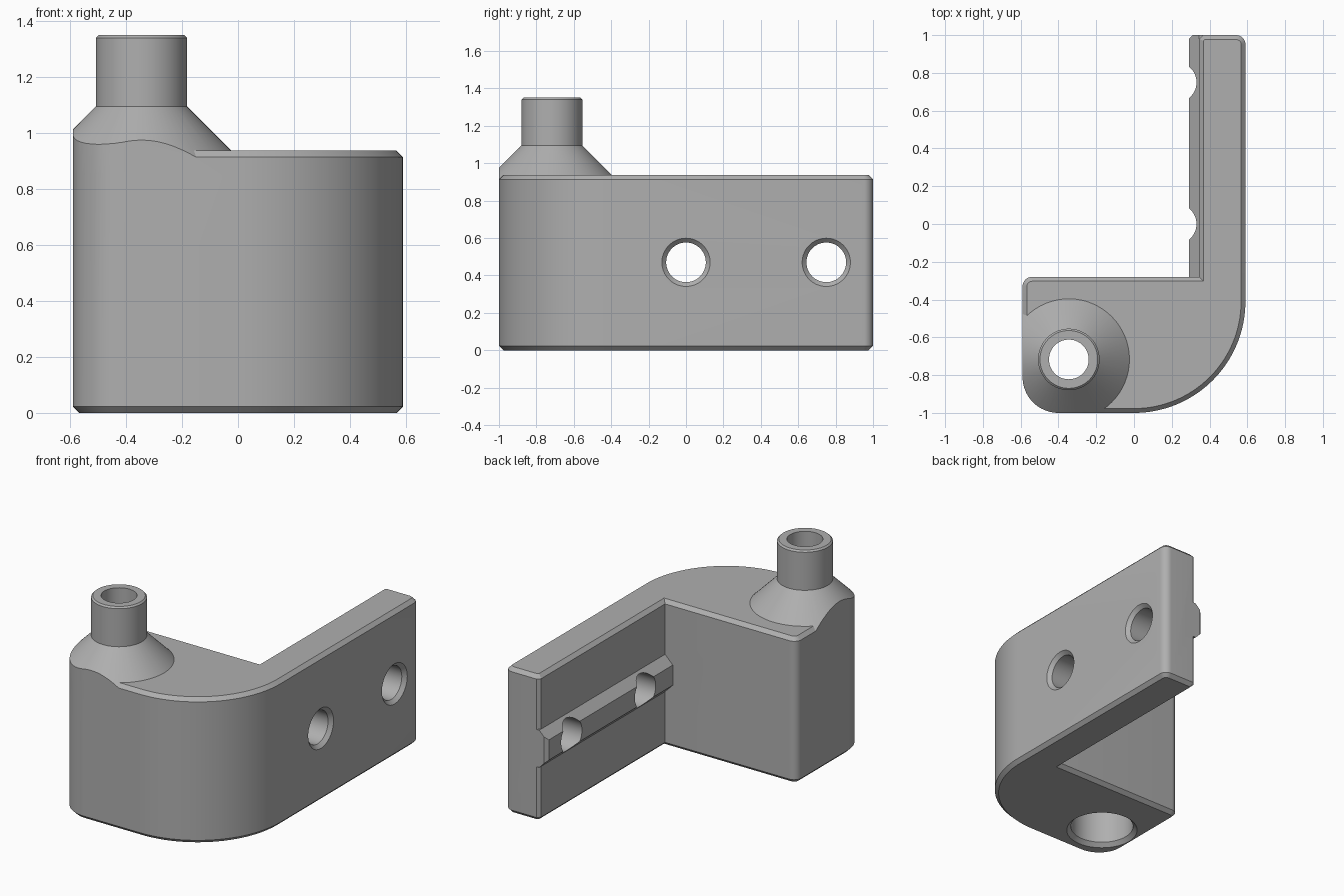
import bpy, bmesh
from math import sin, cos, pi, radians
from mathutils import Vector

if "Cube" in bpy.data.objects:
    bpy.data.objects.remove(bpy.data.objects["Cube"], do_unlink=True)

grey = bpy.data.materials.new("plain grey")
grey.use_nodes = True
grey.diffuse_color = (0.43, 0.43, 0.43, 1)
grey.node_tree.nodes["Principled BSDF"].inputs["Base Color"].default_value = grey.diffuse_color

WALL, BACK, TOP, BEVEL = 0.345, -0.28, 0.937, 0.023
BOSS = Vector((-0.345, -0.717, 0))
HOLE_Z = 0.47


def loft(name, rings):
    """Closed solid through rings of equal point count."""
    bm = bmesh.new()
    loops = [[bm.verts.new(p) for p in ring] for ring in rings]
    n = len(loops[0])
    for a, b in zip(loops, loops[1:]):
        for i in range(n):
            j = (i + 1) % n
            bm.faces.new((a[i], a[j], b[j], b[i]))
    bm.faces.new(loops[0][::-1])
    bm.faces.new(loops[-1])
    bmesh.ops.recalc_face_normals(bm, faces=bm.faces)
    mesh = bpy.data.meshes.new(name)
    bm.to_mesh(mesh)
    bm.free()
    mesh.materials.append(grey)
    obj = bpy.data.objects.new(name, mesh)
    bpy.context.collection.objects.link(obj)
    return obj


def turned(name, profile, place, steps=64):
    """Round solid from (radius, height) pairs; place maps local to world."""
    return loft(name, [[place(r * cos(2 * pi * i / steps), r * sin(2 * pi * i / steps), h)
                        for i in range(steps)] for r, h in profile])


def combine(target, tool, operation):
    mod = target.modifiers.new("combine", 'BOOLEAN')
    mod.operation, mod.object, mod.solver = operation, tool, 'EXACT'
    bpy.context.view_layer.objects.active = target
    bpy.ops.object.modifier_apply(modifier=mod.name)
    bpy.data.objects.remove(tool, do_unlink=True)


def outline(inset, z):
    """L-shaped plan: corner, inward direction, radius, start angle, arc steps."""
    corners = [(-0.59, -1, 1, 1, 0.19, 180, 16), (0.59, -1, -1, 1, 0.59, 270, 32),
               (0.59, 1, -1, -1, 0.05, 0, 8), (WALL, 1, 1, -1, 0.02, 90, 1),
               (WALL, BACK, 1, -1, 0, 0, 0), (-0.59, BACK, 1, -1, 0.05, 90, 8)]
    points = []
    for x, y, sx, sy, r, start, steps in corners:
        x, y = x + sx * inset, y + sy * inset
        if not steps:
            points.append((x, y, z))
            continue
        r = max(r - inset, 0.008)
        for i in range(steps + 1):
            a = radians(start + 90 * i / steps)
            points.append((x + sx * r + r * cos(a), y + sy * r + r * sin(a), z))
    return points


def upright(x, y, h):
    return BOSS + Vector((x, y, h))


# Bracket body with bevelled top and bottom rims
body = loft("bracket_body", [outline(BEVEL, 0), outline(0, BEVEL),
                             outline(0, TOP - BEVEL), outline(BEVEL, TOP)])

# Conical boss and spout, trimmed flush with the body walls
boss = turned("spout", [(0.408, 0.85), (0.163, 1.095), (0.163, 1.34), (0.153, 1.35)], upright)
combine(boss, loft("trim", [outline(0, 0.5), outline(0, 1.5)]), 'INTERSECT')
combine(body, boss, 'UNION')

# Sloped locating rail on the inner wall, with a bevelled free end
def rail_ring(y, x, half):
    side = [(0.42, 0.12), (WALL, 0.12), (x, half)]
    return [(px, y, HOLE_Z + h) for px, h in side] + [(px, y, HOLE_Z - h) for px, h in side[::-1]]


rail = loft("rail", [rail_ring(BACK - 0.05, 0.29, 0.065), rail_ring(0.98, 0.29, 0.065),
                     rail_ring(1, 0.31, 0.085)])
combine(body, rail, 'UNION')

# Stepped bore running up through the spout
bore = turned("bore", [(0.226, -0.01), (0.191, 0.025), (0.191, 0.85),
                       (0.105, 0.936), (0.105, 1.5)], upright)
combine(body, bore, 'DIFFERENCE')

# Countersunk mounting holes
for y in (0, 0.75):
    hole = turned("hole", [(0.106, 0.2), (0.106, 0.567), (0.139, 0.6)],
                  lambda a, b, h, y=y: (h, y + a, HOLE_Z + b))
    combine(body, hole, 'DIFFERENCE')

bpy.ops.object.select_all(action='DESELECT')
body.select_set(True)
bpy.context.view_layer.objects.active = body
bpy.ops.object.shade_smooth_by_angle(angle=radians(25))
